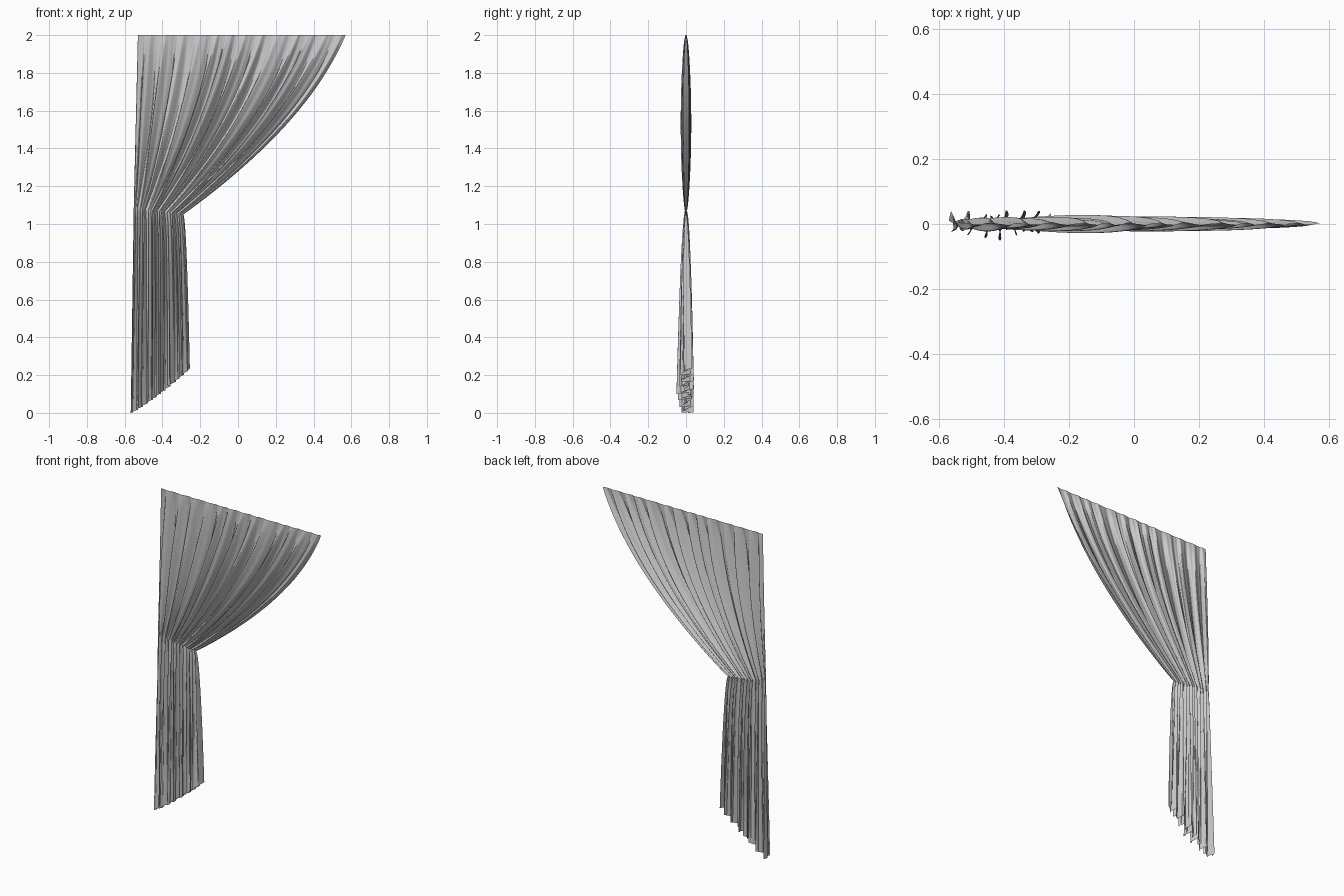
import bpy
import math
import random

if "Cube" in bpy.data.objects:
    bpy.data.objects.remove(bpy.data.objects["Cube"], do_unlink=True)

random.seed(4)
COLS, ROWS, FOLDS = 420, 40, 13
TAU = 2 * math.pi

# One grey cloth colour
cloth = bpy.data.materials.new("grey cloth")
cloth.use_nodes = True
grey = (0.6, 0.6, 0.6, 1)
cloth.diffuse_color = grey
cloth.node_tree.nodes["Principled BSDF"].inputs["Base Color"].default_value = grey

# Uneven pleats: each fold gets its own depth
depths = [random.uniform(0.65, 1.0) for _ in range(FOLDS + 2)]


def fold_wave(u):
    phase = TAU * FOLDS * u + 0.9 * math.sin(TAU * 2.3 * u) + 0.5 * math.sin(TAU * 5.1 * u)
    k = min(int(u * FOLDS), FOLDS)
    f = u * FOLDS - k
    f = f * f * (3 - 2 * f)
    depth = depths[k] * (1 - f) + depths[k + 1] * f
    return phase, depth


def edge_fade(u):
    return min(1, u * 16, (1 - u) * 16)


def swept_part(u, s):
    """Cloth between the rod (s=0) and the gather (s=1)."""
    phase, depth = fold_wave(u)
    left = -0.53 - 0.022 * s
    right = 0.57 - 0.40 * s - 0.46 * s * s
    amp = 0.004 + 0.026 * max(0, math.sin(math.pi * s)) ** 0.6
    wave = 0.8 * math.sin(phase) + 0.2 * math.sin(2.6 * phase + 1)
    pitch = (right - left) / FOLDS
    lean = 0.24 * pitch * math.sin(math.pi * s) * edge_fade(u)
    x = left + (right - left) * u + lean * wave
    z = 2 + (1.085 - 0.035 * u - 2) * s
    return x, amp * depth * wave, z


def hanging_part(u, t):
    """Cloth between the gather (t=0) and the slanted hem (t=1)."""
    phase, depth = fold_wave(u)
    left = -0.552 - 0.016 * t
    right = -0.29 + 0.035 * math.sqrt(t)
    spread = t ** 0.55
    amp = 0.004 + 0.046 * spread
    merge = 0.45 * spread
    wave = (1 - merge) * math.sin(phase) + merge * math.sin(0.55 * phase + 0.6)
    wave = (1 - spread) * (0.8 * math.sin(phase) + 0.2 * math.sin(2.6 * phase + 1)) + spread * wave
    pitch = (right - left) / FOLDS
    loop = pitch * spread * edge_fade(u) * (0.3 * math.sin(2 * phase) + 0.25 * math.sin(phase))
    x = left + (right - left) * u + loop
    top = 1.085 - 0.035 * u
    hem = 0.235 * u ** 1.15 + 0.008 * math.sin(phase) * edge_fade(u)
    return x, amp * depth * wave * 1.1, top + (max(hem, 0) - top) * t


# Curtain sheet: rows run from rod to hem, columns across the pleats
verts = []
for r in range(2 * ROWS + 1):
    for c in range(COLS + 1):
        u = c / COLS
        if r <= ROWS:
            s = math.sin(r / ROWS * math.pi / 2)
            verts.append(swept_part(u, s))
        else:
            verts.append(hanging_part(u, ((r - ROWS) / ROWS) ** 1.5))

w = COLS + 1
faces = [(r * w + c, (r + 1) * w + c, (r + 1) * w + c + 1, r * w + c + 1)
         for r in range(2 * ROWS) for c in range(COLS)]
mesh = bpy.data.meshes.new("curtain")
mesh.from_pydata(verts, [], faces)
mesh.materials.append(cloth)
curtain = bpy.data.objects.new("curtain", mesh)
bpy.context.collection.objects.link(curtain)

bpy.context.view_layer.objects.active = curtain
curtain.select_set(True)
bpy.ops.object.shade_smooth_by_angle(angle=math.radians(60))
